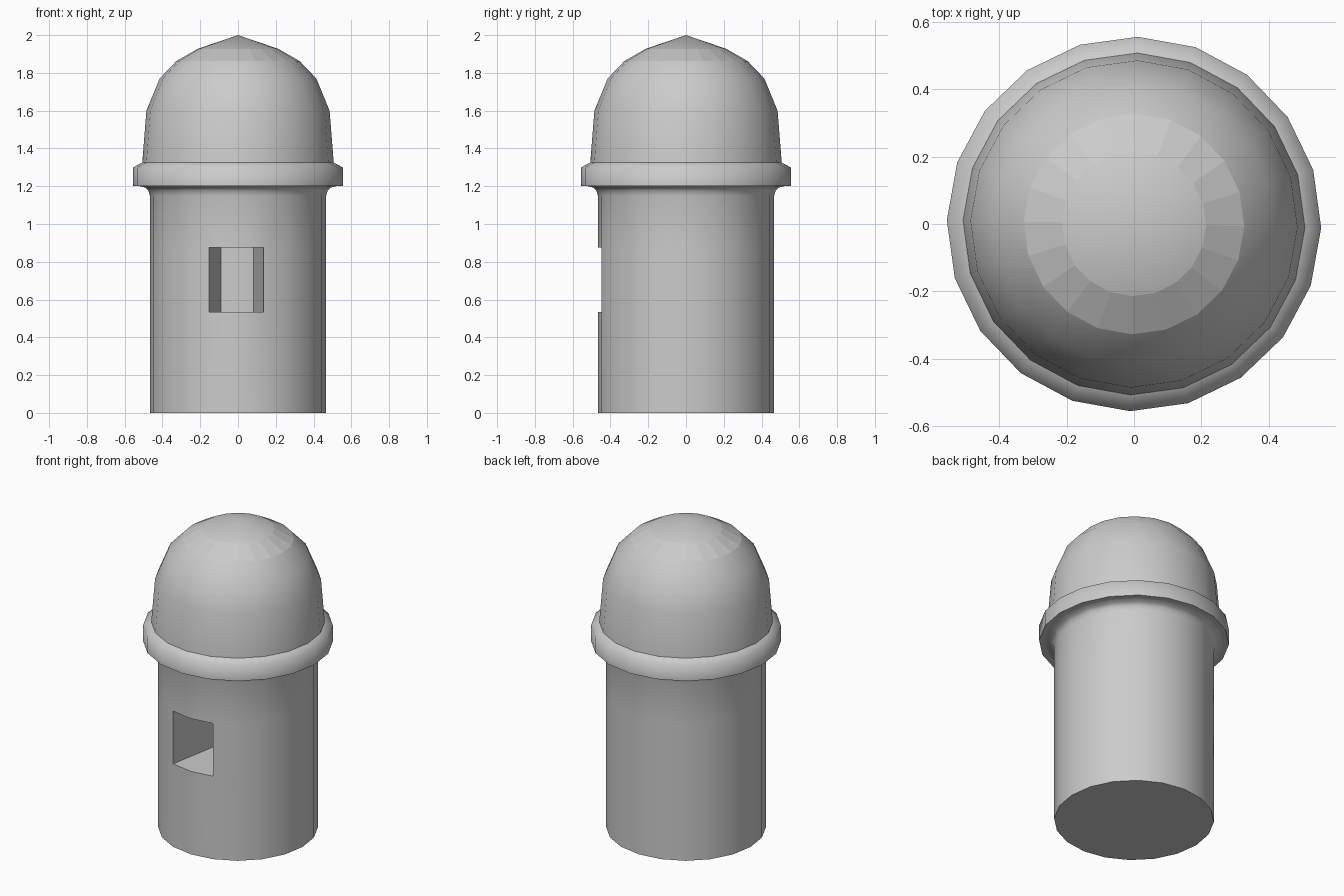
import bpy, bmesh
from math import cos, sin, pi, radians

if "Cube" in bpy.data.objects:
    bpy.data.objects.remove(bpy.data.objects["Cube"])

SIDES = 20
TURN = radians(-91.2)      # one corner sits just left of the front centre


def lathe(name, profile, angle, cap_bottom=False, apex=None, niche_row=None, flat_row=None):
    """Revolve (radius, z) points; optionally add a base, a tip, and a front niche."""
    bm = bmesh.new()
    rings = []
    for r, z in profile:
        rings.append([bm.verts.new((r * cos(TURN + 2 * pi * i / SIDES),
                                    r * sin(TURN + 2 * pi * i / SIDES), z))
                      for i in range(SIDES)])
    flat = []
    for row, (low, high) in enumerate(zip(rings, rings[1:])):
        for i in range(SIDES):
            if row == niche_row and i in (SIDES - 1, 0):
                continue
            j = (i + 1) % SIDES
            f = bm.faces.new((low[i], low[j], high[j], high[i]))
            if row == flat_row:
                flat.append(f)

    # Window niche: two facets pushed inwards with tapering side walls
    if niche_row is not None:
        back_xy = [(-0.09, -0.082), (-0.003, -0.1), (0.081, -0.087)]
        low, high = ([rings[niche_row + k][i] for i in (-1, 0, 1)] for k in (0, 1))
        blow, bhigh = ([bm.verts.new((x, y, v[0].co.z)) for x, y in back_xy]
                       for v in (low, high))
        for k in (0, 1):
            bm.faces.new((blow[k], blow[k + 1], bhigh[k + 1], bhigh[k]))
            bm.faces.new((low[k], low[k + 1], blow[k + 1], blow[k]))
            bm.faces.new((bhigh[k], bhigh[k + 1], high[k + 1], high[k]))
        bm.faces.new((low[0], blow[0], bhigh[0], high[0]))
        bm.faces.new((blow[2], low[2], high[2], bhigh[2]))

    if cap_bottom:
        bm.faces.new(rings[0][::-1])
    if apex is not None:
        tip = bm.verts.new((0, 0, apex))
        top = rings[-1]
        for i in range(SIDES):
            bm.faces.new((top[i], top[(i + 1) % SIDES], tip))
    bm.faces.index_update()
    flat_ids = [f.index for f in flat]
    mesh = bpy.data.meshes.new(name)
    bm.to_mesh(mesh)
    bm.free()
    obj = bpy.data.objects.new(name, mesh)
    bpy.context.collection.objects.link(obj)
    bpy.ops.object.select_all(action='DESELECT')
    obj.select_set(True)
    bpy.context.view_layer.objects.active = obj
    bpy.ops.object.shade_smooth_by_angle(angle=radians(angle))
    for i in flat_ids:
        mesh.polygons[i].use_smooth = False
    return obj


# Round shaft with a flared neck and a window niche
lathe("tower_shaft",
      [(0.467, 0), (0.467, 0.535), (0.467, 0.875), (0.467, 1.15),
       (0.475, 1.178), (0.49, 1.193), (0.52, 1.2)],
      40, cap_bottom=True, niche_row=1)

# Projecting rim with a sloped upper edge
lathe("rim", [(0.52, 1.2), (0.555, 1.2), (0.555, 1.3), (0.507, 1.325)], 70)

# Dome with a faceted band below its pointed cap
lathe("dome",
      [(0.507, 1.325), (0.485, 1.6), (0.415, 1.77), (0.327, 1.862), (0.214, 1.927)],
      40, apex=2.0, flat_row=3)
